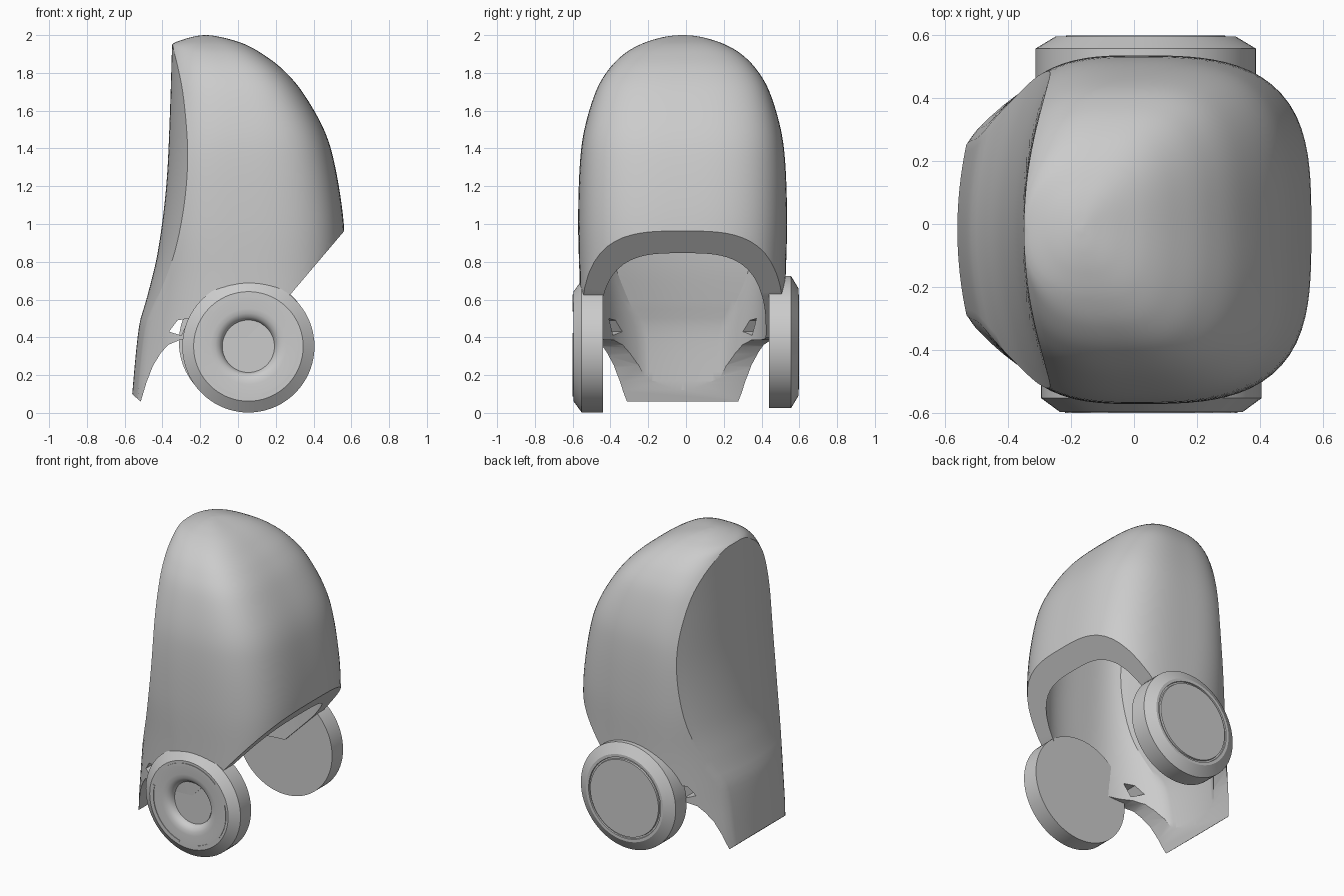
import bpy, bmesh, math
from mathutils import Vector

if "Cube" in bpy.data.objects:
    bpy.data.objects.remove(bpy.data.objects["Cube"])

grey = bpy.data.materials.new("plain grey")
grey.use_nodes = True
grey.diffuse_color = (0.6, 0.6, 0.6, 1)
grey.node_tree.nodes["Principled BSDF"].inputs["Base Color"].default_value = grey.diffuse_color

SIDE_SHIFT = -0.018   # the hood sits slightly off the middle
ARC, BACK = 64, 20    # points round the hood and across its back panel


def finish(name, bm):
    bmesh.ops.remove_doubles(bm, verts=bm.verts, dist=0.0004)
    bmesh.ops.recalc_face_normals(bm, faces=bm.faces)
    mesh = bpy.data.meshes.new(name)
    bm.to_mesh(mesh)
    bm.free()
    mesh.materials.append(grey)
    obj = bpy.data.objects.new(name, mesh)
    bpy.context.collection.objects.link(obj)
    return obj


def smooth(obj, degrees=30):
    bpy.ops.object.select_all(action="DESELECT")
    obj.select_set(True)
    bpy.context.view_layer.objects.active = obj
    bpy.ops.object.shade_smooth_by_angle(angle=math.radians(degrees))


def catmull(rows, steps):
    """Smooth interpolation through rows of values."""
    out = []
    for i in range(len(rows) - 1):
        a, b, c, d = (Vector(rows[min(max(i + k, 0), len(rows) - 1)]) for k in (-1, 0, 1, 2))
        for s in range(steps):
            t = s / steps
            out.append(b + (c - a) * t / 2 + (a * 2 - b * 5 + c * 4 - d) * t * t / 2
                       + (b * 3 - a - c * 3 + d) * t ** 3 / 2)
    return out + [Vector(rows[-1])]


def loft(name, rings):
    bm = bmesh.new()
    loops = [[bm.verts.new(p) for p in ring] for ring in rings]
    for low, high in zip(loops, loops[1:]):
        for i in range(len(low)):
            j = (i + 1) % len(low)
            bm.faces.new((low[i], low[j], high[j], high[i]))
    bm.faces.new(loops[0][::-1])
    bm.faces.new(loops[-1])
    return finish(name, bm)


def prism(name, outline):
    """Extrude an x-z outline right across the model."""
    return loft(name, [[(x, y, z) for x, z in outline] for y in (-1, 1)])


# Hood levels: height, rear, front, half width, rear roundness, middle
LEVELS = [
    (-0.2, -0.61, 0.565, 0.50, 2.2, 0),
    (0.1, -0.60, 0.565, 0.52, 2.2, 0),
    (0.4, -0.57, 0.565, 0.535, 2.2, 0),
    (0.7, -0.52, 0.565, 0.545, 2.4, 0),
    (1.0, -0.47, 0.56, 0.553, 2.8, 0),
    (1.3, -0.44, 0.515, 0.545, 3, 0),
    (1.5, -0.42, 0.455, 0.52, 3, 0),
    (1.7, -0.40, 0.34, 0.46, 2.9, -0.02),
    (1.82, -0.385, 0.235, 0.39, 2.7, -0.06),
    (1.9, -0.37, 0.13, 0.31, 2.5, -0.10),
    (1.95, -0.352, 0.04, 0.225, 2.3, -0.14),
    (1.98, -0.28, -0.05, 0.14, 2.1, -0.16),
    (1.995, -0.22, -0.12, 0.07, 2, -0.17),
    (2.0, -0.18, -0.16, 0.01, 2, -0.17),
]
# Back panel: height, depth on the centre line
SPINE = catmull([(-0.3, -0.59), (0.1, -0.56), (0.45, -0.525), (0.6, -0.485), (0.85, -0.425),
                 (1.2, -0.38), (1.6, -0.36), (2.1, -0.345)], 8)


def panel(y, z):
    for a, b in zip(SPINE, SPINE[1:]):
        if z <= b[0]:
            break
    return a[1] + (b[1] - a[1]) * (z - a[0]) / (b[0] - a[0]) + 0.42 * y * y


def hood_solid(name, scale=1.0, rise=1.0, rear_scale=1.0, wall=0.0):
    rings = []
    for z, rear, front, half, power, mid in catmull(LEVELS, 6):
        z, rear, front, half, mid = z * rise, rear * rear_scale, front * scale, half * scale, mid * scale

        def point(angle):
            c, s = math.cos(angle), abs(math.sin(angle))
            n, reach = (3.2, front - mid) if c > 0 else (power, mid - rear)
            r = ((abs(c) / reach) ** n + (s / half) ** n) ** (-1 / n)
            return mid + r * c, r * math.sin(angle)

        # Find the crease where the rounded body meets the back panel
        lo, hi = math.pi / 2, math.pi
        for _ in range(30):
            m = (lo + hi) / 2
            x, y = point(m)
            lo, hi = (m, hi) if x > panel(y, z) + wall else (lo, m)
        ring = [point(-lo + 2 * lo * i / ARC) for i in range(ARC + 1)]
        edge = ring[-1][1]
        flat = edge < 0.002
        for i in range(1, BACK):
            y = edge * (1 - 2 * i / BACK)
            ring.append((ring[ARC][0] if flat else panel(y, z) + wall, y))
        rings.append([(x, y + SIDE_SHIFT, z) for x, y in ring])
    return loft(name, rings)


# Hood shell: hollowed, then cut along the face opening and the tail
hood = hood_solid("hood_shell")
hollow = hood_solid("hood_hollow", 0.82, 0.95, 0.88, 0.06)
hollow.location.z = -0.02
opening = prism("opening_cutter", [
    (0.8, 1.243), (0.28, 0.63), (0.05, 0.4), (-0.22, 0.385), (-0.31, 0.385), (-0.37, 0.36),
    (-0.41, 0.315), (-0.45, 0.25), (-0.485, 0.16), (-0.515, 0.06), (-0.7, 0.22), (-0.7, -0.6), (0.8, -0.6)])
notch = prism("hinge_notch_cutter", [(-0.365, 0.43), (-0.32, 0.49), (-0.26, 0.5), (-0.3, 0.41)])
bpy.context.view_layer.objects.active = hood
for cutter in (hollow, opening, notch):
    cutter.hide_render = True
    cut = hood.modifiers.new(cutter.name, "BOOLEAN")
    cut.operation, cut.solver, cut.object = "DIFFERENCE", "EXACT", cutter
    bpy.ops.object.modifier_apply(modifier=cut.name)
    bpy.data.objects.remove(cutter)
smooth(hood, 28)


def disc(name, profile, side, x, z, steps=72):
    """Turn a (radius, depth) profile about the y axis."""
    bm = bmesh.new()
    verts = [bm.verts.new((r, side * d, 0)) for r, d in profile]
    edges = [bm.edges.new(pair) for pair in zip(verts, verts[1:])]
    bmesh.ops.spin(bm, geom=verts + edges, cent=(0, 0, 0), axis=(0, 1, 0),
                   angle=2 * math.pi, steps=steps)
    obj = finish(name, bm)
    obj.location = (x, 0, z)
    smooth(obj)


# Ear discs: one dished, one with a ring groove
disc("right_ear_disc", [(0, 0.44), (0.35, 0.44), (0.35, 0.552), (0.29, 0.596), (0.2, 0.596), (0.175, 0.592),
                        (0.155, 0.582), (0.142, 0.565), (0.138, 0.55), (0, 0.55)], -1, 0.055, 0.352)
disc("left_ear_disc", [(0, 0.44), (0.35, 0.44), (0.35, 0.556), (0.285, 0.595), (0.266, 0.595), (0.264, 0.587),
                       (0.254, 0.587), (0.252, 0.598), (0, 0.598)], 1, 0.037, 0.375)

# Three thin arcs on the dished disc
for k, middle in enumerate((90, 210, 330)):
    rings = []
    for i in range(25):
        a = math.radians(middle - 45 + 90 * i / 24)
        rings.append([(0.055 + r * math.cos(a), y, 0.352 + r * math.sin(a))
                      for r, y in ((0.26, -0.594), (0.274, -0.594), (0.274, -0.6), (0.26, -0.6))])
    smooth(loft(f"disc_arc_{k + 1}", rings))
